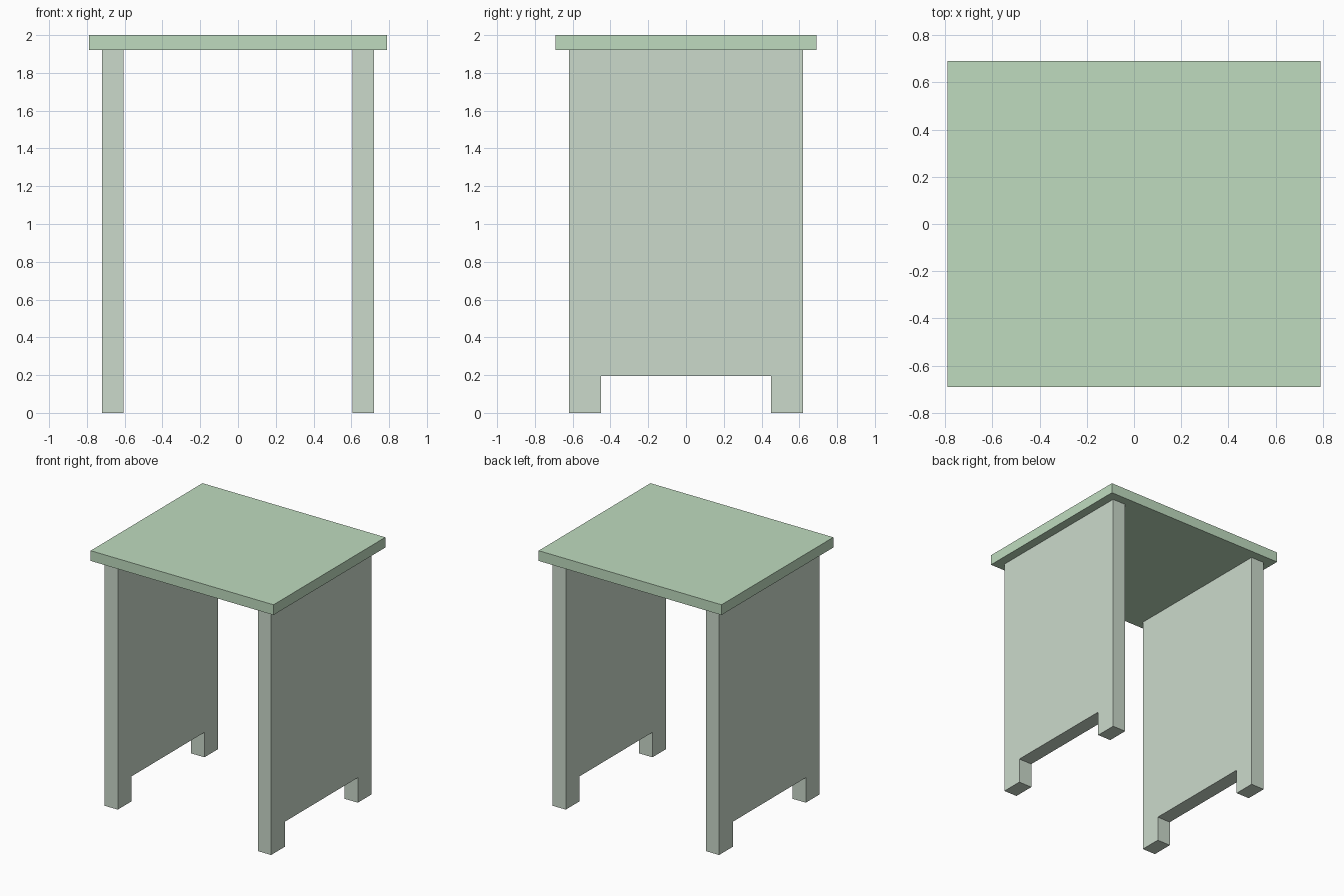
import bpy, bmesh

if "Cube" in bpy.data.objects:
    bpy.data.objects.remove(bpy.data.objects["Cube"])


def material(name, color):
    mat = bpy.data.materials.new(name)
    mat.diffuse_color = color
    mat.use_nodes = True
    mat.node_tree.nodes["Principled BSDF"].inputs["Base Color"].default_value = mat.diffuse_color
    return mat


def extrude_x(name, profile, x0, x1, mat):
    """Extrude a closed (y, z) profile from x0 to x1."""
    bm = bmesh.new()
    face = bm.faces.new([bm.verts.new((x0, y, z)) for y, z in profile])
    new = bmesh.ops.extrude_face_region(bm, geom=[face])["geom"]
    verts = [v for v in new if isinstance(v, bmesh.types.BMVert)]
    bmesh.ops.translate(bm, verts=verts, vec=(x1 - x0, 0, 0))
    bmesh.ops.recalc_face_normals(bm, faces=bm.faces[:])
    mesh = bpy.data.meshes.new(name)
    bm.to_mesh(mesh)
    bm.free()
    mesh.materials.append(mat)
    obj = bpy.data.objects.new(name, mesh)
    bpy.context.collection.objects.link(obj)
    return obj


top_green = material("soft_green", (0.52, 0.71, 0.52, 1))
side_green = material("grey_green", (0.6, 0.7, 0.6, 1))

# Overhanging table top
extrude_x("table_top", [(-0.69, 1.92), (0.69, 1.92), (0.69, 2.0), (-0.69, 2.0)],
          -0.79, 0.79, top_green)

# Side panels, each notched at the bottom to leave two feet
half = [(0.45, 0.195), (0.45, 0.0), (0.62, 0.0), (0.62, 1.92)]
panel = half + [(-y, z) for y, z in reversed(half)]
for name, side in (("left_panel", -1), ("right_panel", 1)):
    extrude_x(name, panel, side * 0.605, side * 0.72, side_green)
